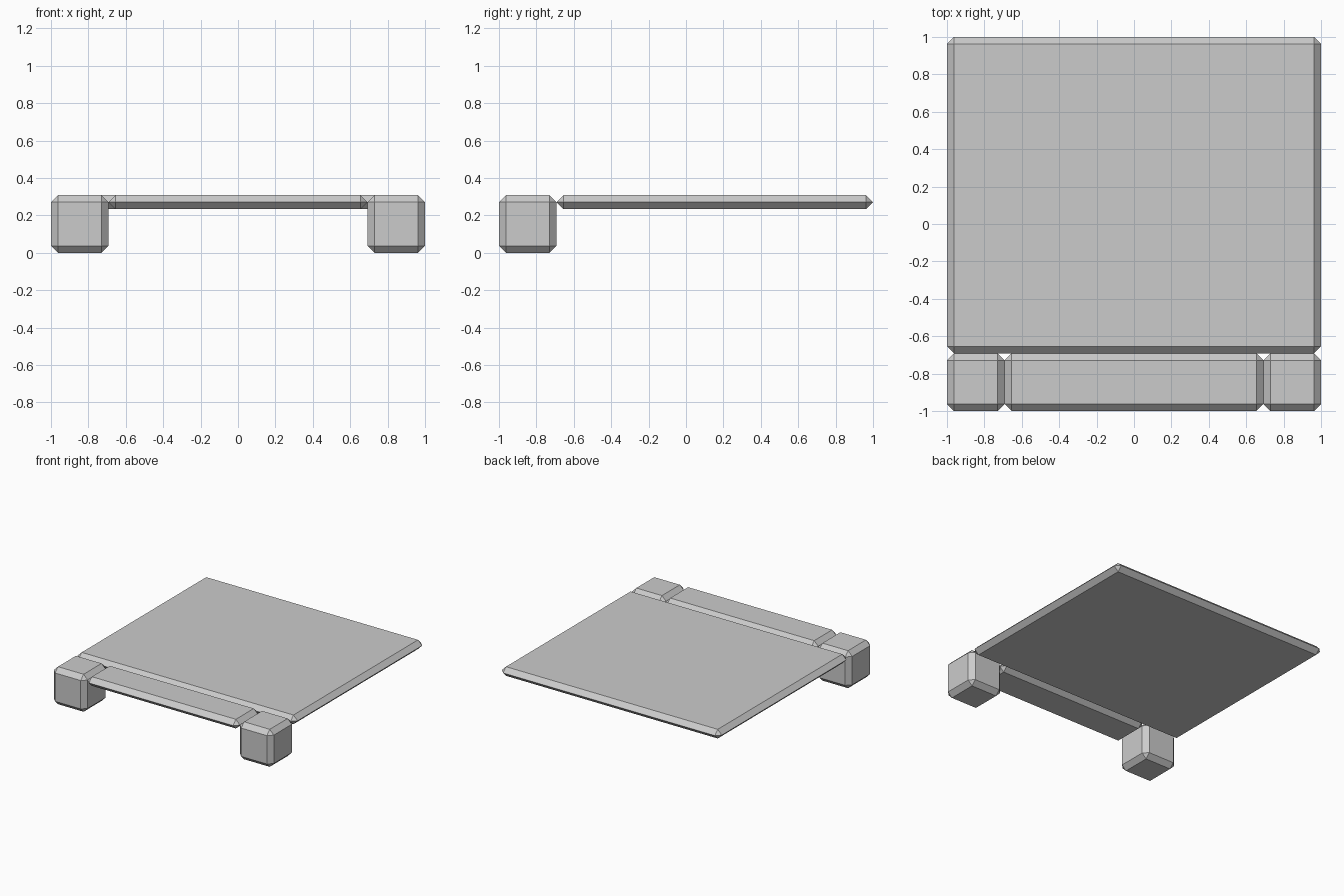
import bpy, bmesh
from mathutils import Vector

if "Cube" in bpy.data.objects:
    bpy.data.objects.remove(bpy.data.objects["Cube"])

TOP = 0.308      # shared top height
SPLIT = 0.692    # seam between the tiles
THICK = 0.075    # thin panel thickness
CHAMFER = 0.0374


def chamfered_box(name, lo, hi):
    """Box between two corners with every edge cut flat."""
    lo, hi = Vector(lo), Vector(hi)
    bm = bmesh.new()
    bmesh.ops.create_cube(bm, size=1)
    bmesh.ops.scale(bm, vec=hi - lo, verts=bm.verts)
    bmesh.ops.bevel(bm, geom=bm.edges[:], offset=CHAMFER, offset_type='OFFSET',
                    segments=1, affect='EDGES', clamp_overlap=True)
    mesh = bpy.data.meshes.new(name)
    bm.to_mesh(mesh)
    bm.free()
    obj = bpy.data.objects.new(name, mesh)
    obj.location = (lo + hi) / 2
    bpy.context.collection.objects.link(obj)
    return obj


# Large rear panel and narrow front panel
chamfered_box("main_panel", (-1, -SPLIT, TOP - THICK), (1, 1, TOP))
chamfered_box("front_panel", (-SPLIT, -1, TOP - THICK), (SPLIT, -SPLIT, TOP))

# Cube feet at the front corners
for side, x in (("left", -1), ("right", SPLIT)):
    chamfered_box(f"{side}_front_foot", (x, -1, 0), (x + 1 - SPLIT, -SPLIT, TOP))
